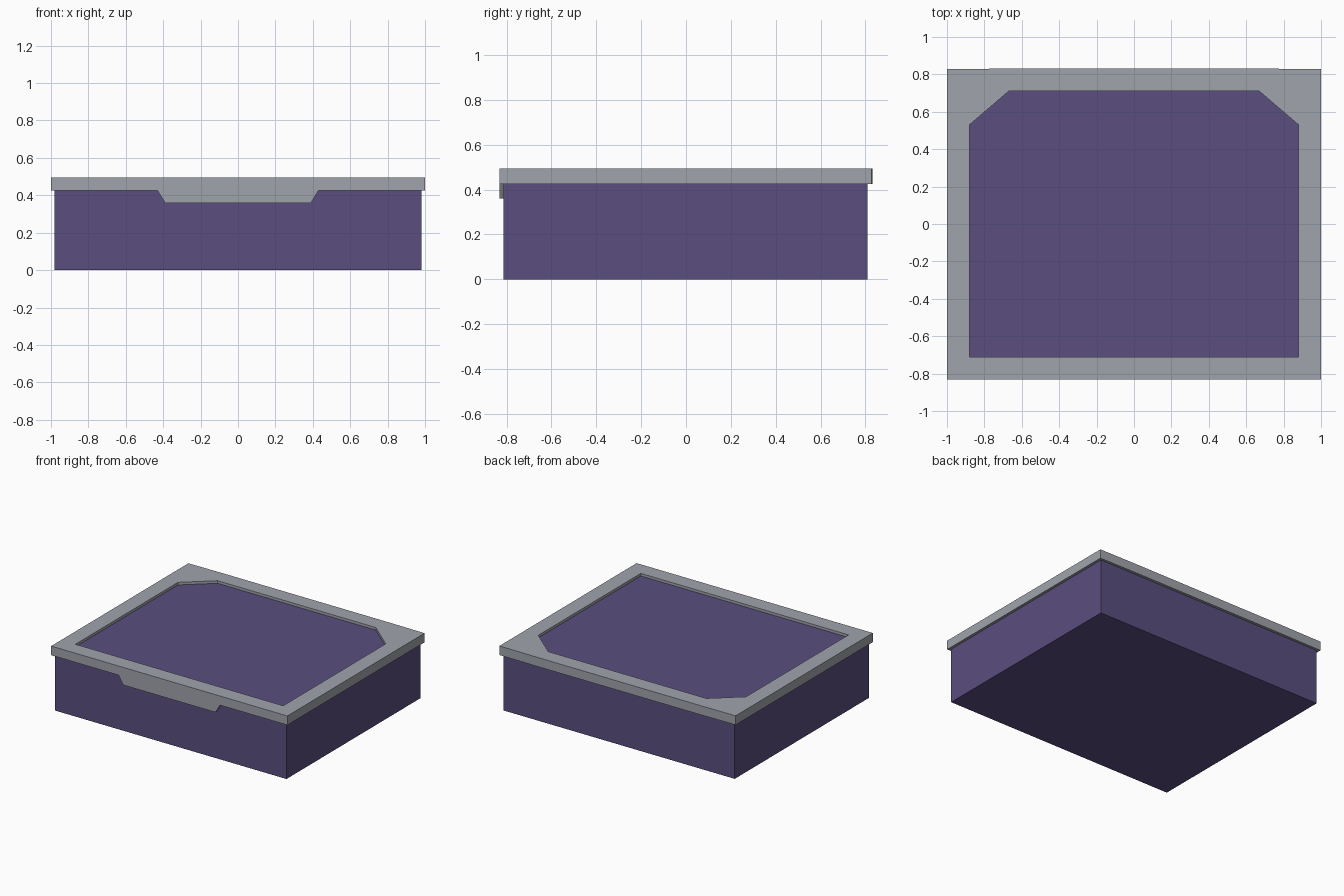
import bpy, bmesh
from mathutils import Vector

if "Cube" in bpy.data.objects:
    bpy.data.objects.remove(bpy.data.objects["Cube"])


def material(name, rgb):
    m = bpy.data.materials.new(name)
    m.diffuse_color = (*rgb, 1.0)
    m.use_nodes = True
    m.node_tree.nodes["Principled BSDF"].inputs["Base Color"].default_value = m.diffuse_color
    return m


PURPLE = material("muted purple", (0.102, 0.076, 0.212))
GREY = material("cool grey", (0.352, 0.371, 0.407))


def finish(bm, name, mat):
    bmesh.ops.recalc_face_normals(bm, faces=bm.faces)
    mesh = bpy.data.meshes.new(name)
    bm.to_mesh(mesh)
    bm.free()
    mesh.materials.append(mat)
    obj = bpy.data.objects.new(name, mesh)
    bpy.context.collection.objects.link(obj)
    return obj


def prism(name, outline, direction, mat):
    """Extrude a closed 3D outline along a direction."""
    bm = bmesh.new()
    face = bm.faces.new([bm.verts.new(p) for p in outline])
    ext = bmesh.ops.extrude_face_region(bm, geom=[face], use_keep_orig=True)
    verts = [g for g in ext["geom"] if isinstance(g, bmesh.types.BMVert)]
    bmesh.ops.translate(bm, verts=verts, vec=Vector(direction))
    return finish(bm, name, mat)


def ring(name, outer, inner, z0, z1, mat):
    """Flat frame between two matching outlines."""
    bm = bmesh.new()
    loops = [[bm.verts.new((x, y, z)) for x, y in pts]
             for pts, z in ((outer, z0), (outer, z1), (inner, z1), (inner, z0))]
    n = len(outer)
    for a, b in zip(loops, loops[1:] + loops[:1]):
        for i in range(n):
            j = (i + 1) % n
            bm.faces.new((a[i], a[j], b[j], b[i]))
    return finish(bm, name, mat)


BODY_TOP, PANEL_TOP, LID_TOP = 0.425, 0.475, 0.495

# Box body
prism("box_body", [(-0.98, -0.813, 0), (0.98, -0.813, 0), (0.98, 0.81, 0), (-0.98, 0.81, 0)],
      (0, 0, BODY_TOP), PURPLE)

# Lid frame with an opening whose back corners are cut off, back edge very slightly bowed
opening = [(-0.88, -0.71), (0.88, -0.71), (0.88, 0.53), (0.67, 0.71), (-0.67, 0.71), (-0.88, 0.53)]
rim = [(-1, -0.831), (1, -0.831), (1, 0.828), (0.67, 0.831), (-0.67, 0.831), (-1, 0.828)]
ring("lid_frame", rim, opening, BODY_TOP, LID_TOP, GREY)

# Recessed panel inside the lid
prism("lid_panel", [(x, y, BODY_TOP) for x, y in opening], (0, 0, PANEL_TOP - BODY_TOP), PURPLE)

# Front tab hanging from the lid
prism("front_tab", [(-0.43, -0.831, BODY_TOP), (0.43, -0.831, BODY_TOP),
                    (0.39, -0.831, 0.36), (-0.39, -0.831, 0.36)], (0, 0.018, 0), GREY)
